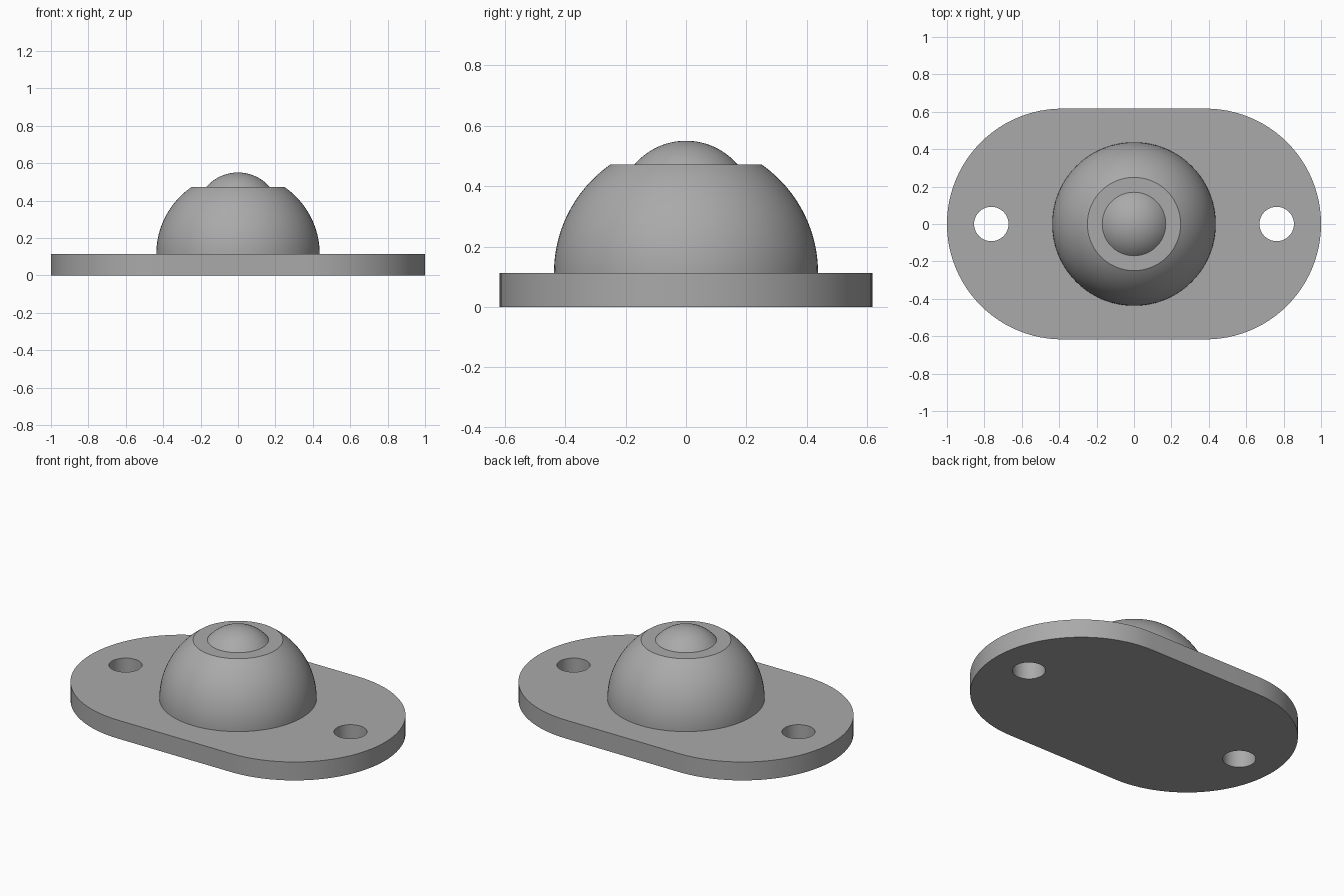
import bpy, bmesh
from math import sin, cos, pi, asin, acos, radians

cube = bpy.data.objects.get("Cube")
if cube:
    bpy.data.objects.remove(cube, do_unlink=True)

PLATE_TOP = 0.113
HALF_DEPTH = 0.617
DOME_R = 0.437
RIM_Z = 0.472
BALL_R = 0.224
BALL_Z = 0.55 - BALL_R

grey = bpy.data.materials.new("satin grey")
grey.use_nodes = True
colour = (0.4, 0.4, 0.4, 1)
grey.diffuse_color = colour
grey.node_tree.nodes["Principled BSDF"].inputs["Base Color"].default_value = colour


def finish(obj):
    obj.data.materials.clear()
    obj.data.materials.append(grey)
    bpy.ops.object.select_all(action="DESELECT")
    obj.select_set(True)
    bpy.context.view_layer.objects.active = obj
    bpy.ops.object.shade_smooth_by_angle(angle=radians(30))


def arc(cx, cy, r, start, end, steps):
    return [(cx + r * cos(start + (end - start) * i / steps),
             cy + r * sin(start + (end - start) * i / steps)) for i in range(steps + 1)]


def extrude_outlines(name, outlines, height):
    """Filled flat outlines (inner ones become holes), extruded up from the ground."""
    curve = bpy.data.curves.new(name, "CURVE")
    curve.dimensions = "2D"
    curve.fill_mode = "BOTH"
    curve.extrude = height / 2
    for points in outlines:
        spline = curve.splines.new("POLY")
        spline.points.add(len(points) - 1)
        for p, (x, y) in zip(spline.points, points):
            p.co = (x, y, 0, 1)
        spline.use_cyclic_u = True
    temp = bpy.data.objects.new(name + "_outline", curve)
    bpy.context.collection.objects.link(temp)
    bpy.context.view_layer.update()
    mesh = bpy.data.meshes.new_from_object(
        temp.evaluated_get(bpy.context.evaluated_depsgraph_get()))
    bpy.data.objects.remove(temp, do_unlink=True)
    bm = bmesh.new()
    bm.from_mesh(mesh)
    bmesh.ops.remove_doubles(bm, verts=bm.verts, dist=1e-5)
    bmesh.ops.translate(bm, verts=bm.verts, vec=(0, 0, height / 2))
    bmesh.ops.recalc_face_normals(bm, faces=bm.faces)
    bm.to_mesh(mesh)
    bm.free()
    obj = bpy.data.objects.new(name, mesh)
    bpy.context.collection.objects.link(obj)
    finish(obj)


def lathe(name, profile, steps=96):
    """Spin a (radius, height) profile around the z axis."""
    bm = bmesh.new()
    verts = [bm.verts.new((r, 0, z)) for r, z in profile]
    edges = [bm.edges.new(pair) for pair in zip(verts, verts[1:])]
    bmesh.ops.spin(bm, geom=verts + edges, cent=(0, 0, 0), axis=(0, 0, 1),
                   angle=2 * pi, steps=steps)
    bmesh.ops.remove_doubles(bm, verts=bm.verts, dist=1e-5)
    bmesh.ops.recalc_face_normals(bm, faces=bm.faces)
    # Profiles run from the bottom up, so the last ring must face up
    if max(bm.faces, key=lambda f: f.calc_center_median().z).normal.z < 0:
        bmesh.ops.reverse_faces(bm, faces=bm.faces)
    mesh = bpy.data.meshes.new(name)
    bm.to_mesh(mesh)
    bm.free()
    obj = bpy.data.objects.new(name, mesh)
    bpy.context.collection.objects.link(obj)
    finish(obj)


# Mounting plate with rounded ends and two screw holes
end_x = 1 - HALF_DEPTH
outline = (arc(end_x, 0, HALF_DEPTH, -pi / 2, pi / 2, 48)
           + arc(-end_x, 0, HALF_DEPTH, pi / 2, 3 * pi / 2, 48))
holes = [arc(side * 0.763, 0, 0.092, 0, 2 * pi, 48)[:-1] for side in (-1, 1)]
extrude_outlines("mounting_plate", [outline] + holes, PLATE_TOP)

# Domed housing, cut flat at the top with an opening for the ball
opening = (BALL_R ** 2 - (RIM_Z - BALL_Z) ** 2) ** 0.5
dome = arc(0, PLATE_TOP, DOME_R, 0, asin((RIM_Z - PLATE_TOP) / DOME_R), 24)
lathe("dome_housing", dome + [(opening, RIM_Z)])

# Ball showing through the opening
ball = arc(0, BALL_Z, BALL_R, acos(opening / BALL_R), pi / 2, 12)
lathe("transfer_ball", ball)
